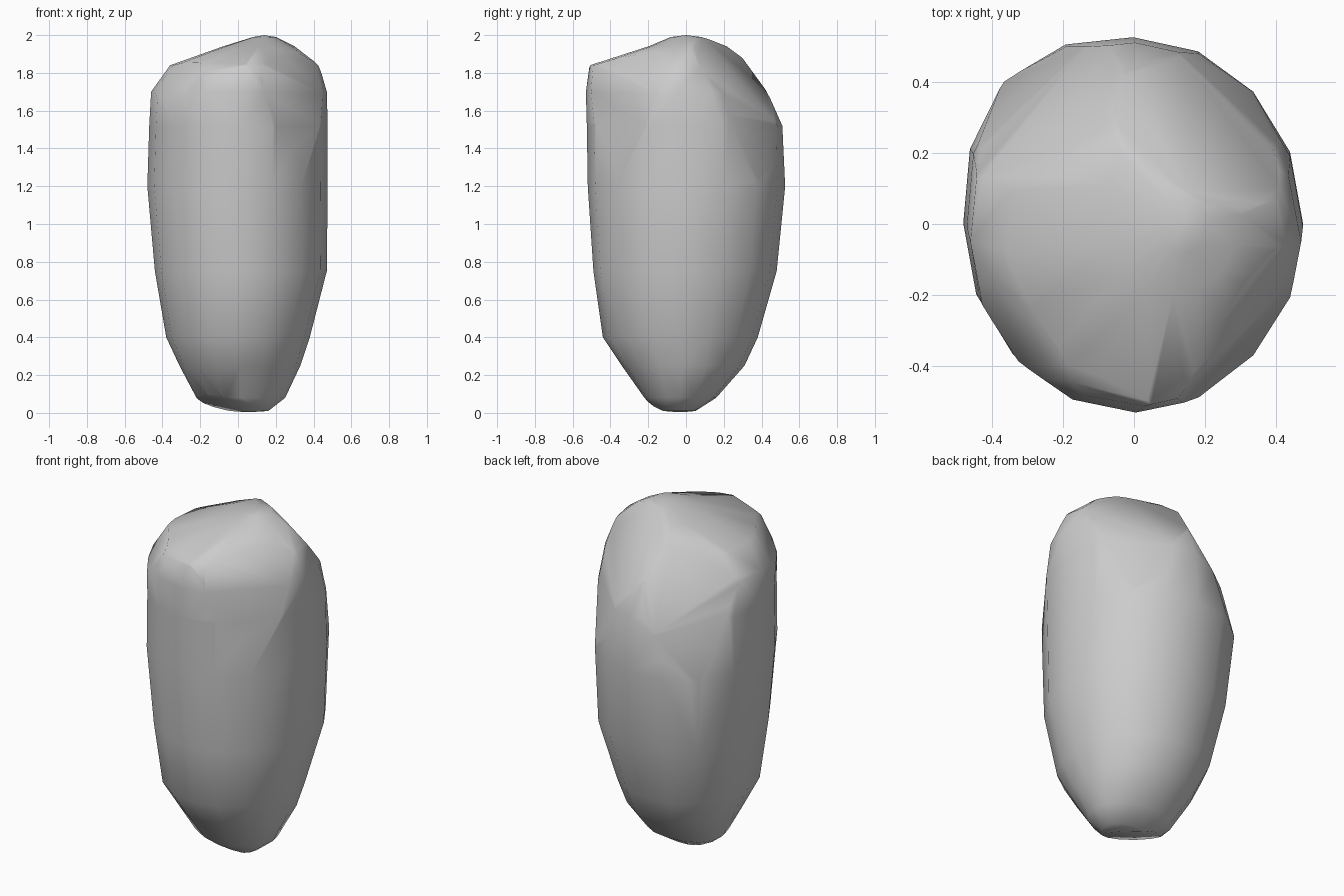
import bpy
import bmesh
from math import cos, sin, pi
from mathutils import Vector

SIDES = 16
CENTRE = Vector((0, 0, 1))

# Outline levels: height, right, left, front and back extents
LEVELS = [
    (0.01, -0.15, 0.16, -0.16, 0.05),
    (0.08, -0.22, 0.25, -0.22, 0.16),
    (0.25, -0.31, 0.33, -0.34, 0.31),
    (0.40, -0.38, 0.38, -0.44, 0.38),
    (0.75, -0.44, 0.47, -0.49, 0.48),
    (1.20, -0.48, 0.475, -0.52, 0.525),
    (1.52, -0.47, 0.475, -0.525, 0.51),
    (1.70, -0.46, 0.47, -0.53, 0.43),
    (1.84, -0.36, 0.43, -0.51, 0.35),
    (1.94, -0.08, 0.30, -0.20, 0.25),
    (1.99, 0.08, 0.20, -0.08, 0.08),
]

# Worn flats on the corners: facing direction and distance from the centre
FLATS = [
    ((0.40, 0.70, 0.59), 0.705),
    ((0.65, 0.74, 0.18), 0.532),
    ((-0.52, 0.74, 0.44), 0.634),
    ((-0.62, 0.75, 0.25), 0.568),
    ((0.73, -0.66, 0.14), 0.534),
    ((0.73, -0.49, 0.47), 0.734),
    ((-0.28, -0.65, 0.71), 0.91),
    ((-0.73, -0.48, 0.49), 0.74),
    ((-0.24, -0.24, -0.94), 0.93),
]


def remove_default_cube():
    cube = bpy.data.objects.get("Cube")
    if cube:
        bpy.data.objects.remove(cube, do_unlink=True)


def make_material(name, colour):
    material = bpy.data.materials.new(name)
    material.use_nodes = True
    material.diffuse_color = colour
    shader = material.node_tree.nodes["Principled BSDF"]
    shader.inputs["Base Color"].default_value = colour
    return material


def corner_swell(angle):
    """Push the back right corner out so the stone is not a plain oval."""
    if cos(angle) < 0 < sin(angle):
        return 1 + 0.08 * sin(2 * angle) ** 2
    return 1


def add_ring(mesh, height, right, left, front, back):
    middle_x, middle_y = (left + right) / 2, (back + front) / 2
    half_x, half_y = (left - right) / 2, (back - front) / 2
    ring = []
    for step in range(SIDES):
        angle = 2 * pi * step / SIDES
        swell = corner_swell(angle)
        x = middle_x + half_x * swell * cos(angle)
        y = middle_y + half_y * swell * sin(angle)
        ring.append(mesh.verts.new((x, y, height)))
    return ring


def bridge(mesh, lower, upper):
    for step in range(SIDES):
        following = (step + 1) % SIDES
        mesh.faces.new((lower[step], lower[following], upper[following], upper[step]))


def cap(mesh, ring, height):
    """Close an end with a fan around a slightly raised middle point."""
    x = sum(vert.co.x for vert in ring) / SIDES
    y = sum(vert.co.y for vert in ring) / SIDES
    tip = mesh.verts.new((x, y, height))
    for step in range(SIDES):
        mesh.faces.new((ring[step], ring[(step + 1) % SIDES], tip))


def wear_flat(mesh, direction, distance):
    """Slice off a corner and close the opening."""
    normal = Vector(direction).normalized()
    geometry = mesh.verts[:] + mesh.edges[:] + mesh.faces[:]
    bmesh.ops.bisect_plane(mesh, geom=geometry, plane_co=CENTRE + normal * distance,
                           plane_no=normal, clear_outer=True)
    rim = [edge for edge in mesh.edges if edge.is_boundary]
    bmesh.ops.holes_fill(mesh, edges=rim, sides=0)


def build_stone(material):
    mesh = bmesh.new()
    rings = [add_ring(mesh, *level) for level in LEVELS]
    for lower, upper in zip(rings, rings[1:]):
        bridge(mesh, lower, upper)
    cap(mesh, rings[0], 0)
    cap(mesh, rings[-1], 2)
    bmesh.ops.triangulate(mesh, faces=mesh.faces[:])
    for direction, distance in FLATS:
        wear_flat(mesh, direction, distance)
    bmesh.ops.recalc_face_normals(mesh, faces=mesh.faces[:])
    for face in mesh.faces:
        face.smooth = True
    data = bpy.data.meshes.new("stone")
    mesh.to_mesh(data)
    mesh.free()
    data.materials.append(material)
    stone = bpy.data.objects.new("stone", data)
    bpy.context.collection.objects.link(stone)


remove_default_cube()
build_stone(make_material("stone grey", (0.6, 0.6, 0.6, 1)))
